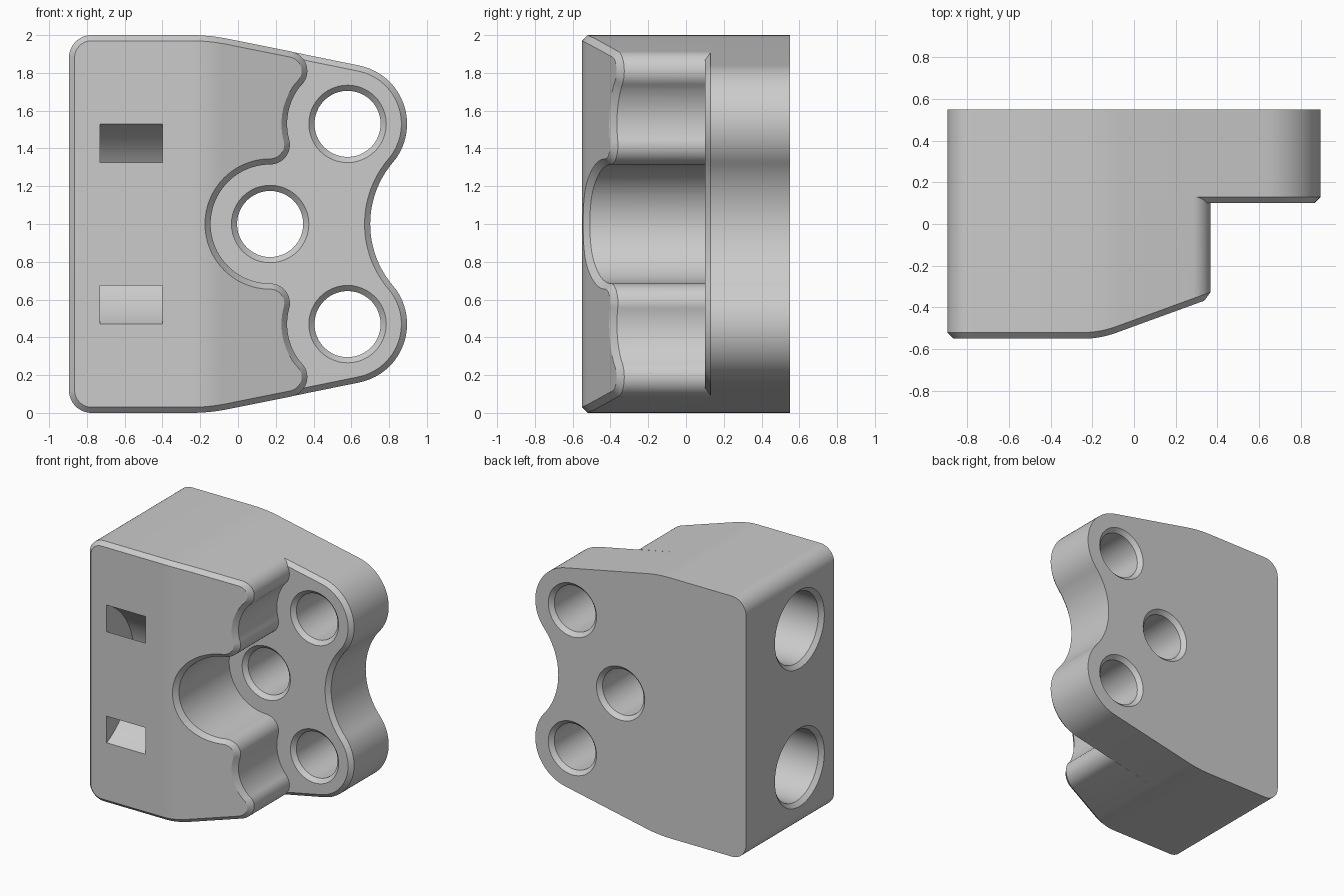
import bpy, bmesh
from math import sin, cos, radians, degrees, atan2, hypot, tan
from mathutils import Vector

if "Cube" in bpy.data.objects:
    bpy.data.objects.remove(bpy.data.objects["Cube"])

grey = bpy.data.materials.new("light_grey")
grey.use_nodes = True
grey.diffuse_color = (0.6, 0.6, 0.6, 1)
grey.node_tree.nodes["Principled BSDF"].inputs["Base Color"].default_value = (0.6, 0.6, 0.6, 1)

BACK, STEP, FRONT, CHAMFER, LEFT = 0.55, 0.10, -0.55, 0.03, -0.895
SCREW, CENTRE, HOLE_R = (0.58, 1.53), (0.17, 1.0), 0.175
SLOPE = 78.7  # normal angle of the tapering top edge


def arc(c, r, a0, a1, n=16):
    angles = [radians(a0 + (a1 - a0) * i / n) for i in range(n + 1)]
    return [(c[0] + r * cos(a), c[1] + r * sin(a)) for a in angles]


def heading(a, b):
    return degrees(atan2(b[1] - a[1], b[0] - a[0]))


def mirrored(half):
    return half + [(x, 2 - z) for x, z in reversed(half[:-1])]


def top_edge(o):
    # rounded corner, then the soft bend into the taper
    return arc((LEFT + 0.12, 1.88), 0.12 - o, 180, 90) + arc((-0.25, 1), 1 - o, 90, SLOPE, 8)


def plate_outline(o=0):
    waist_r = 0.503
    waist = (0.70 + waist_r, 1.0)
    a = heading(SCREW, waist)
    half = top_edge(o) + arc(SCREW, 0.315 - o, SLOPE, a, 28)
    return mirrored(half + arc(waist, waist_r + o, a + 180, 180)[1:])


def block_outline(o=0):
    tip, knee = (0.262, 1.81), (0.17, 1.42)
    a, b = heading(tip, SCREW), heading(SCREW, knee) + 360
    half = top_edge(o) + arc(tip, 0.105 - o, SLOPE, a)
    half += arc(SCREW, 0.32 + o, a + 180, b)[1:]
    half += arc(knee, 0.105 - o, b - 180, -90)[1:]
    return mirrored(half + arc(CENTRE, 0.315 + o, 90, 180, 24)[1:])


def loft(rings):
    """Closed solid through matching rings of 3D points."""
    bm = bmesh.new()
    rows = [[bm.verts.new(p) for p in ring] for ring in rings]
    n = len(rows[0])
    for a, b in zip(rows, rows[1:]):
        for i in range(n):
            j = (i + 1) % n
            bm.faces.new((a[i], a[j], b[j], b[i]))
    caps = [bm.faces.new(rows[0]), bm.faces.new(rows[-1])]
    bmesh.ops.recalc_face_normals(bm, faces=bm.faces[:])
    bmesh.ops.triangulate(bm, faces=caps)
    return bm


def finish(name, bm):
    mesh = bpy.data.meshes.new(name)
    bm.to_mesh(mesh)
    bm.free()
    mesh.materials.append(grey)
    ob = bpy.data.objects.new(name, mesh)
    bpy.context.collection.objects.link(ob)
    return ob


def along_y(outline, y):
    return [(x, y, z) for x, z in outline]


def along_x(outline, x):
    return [(x, y, z) for y, z in outline]


# back plate with a chamfered front rim
plate = finish("back_plate", loft([
    along_y(plate_outline(), BACK),
    along_y(plate_outline(), STEP + CHAMFER),
    along_y(plate_outline(CHAMFER), STEP)]))

# front block, whose face bends back towards the right
bm = loft([
    along_y(block_outline(), STEP + CHAMFER),
    along_y(block_outline(), FRONT + CHAMFER),
    along_y(block_outline(CHAMFER), FRONT)])
bend, soft, rise = -0.164, 0.08, tan(radians(20))
for i in range(9):
    bmesh.ops.bisect_plane(bm, geom=bm.verts[:] + bm.edges[:] + bm.faces[:],
                           plane_co=Vector((bend - soft + soft * i / 4, 0, 0)),
                           plane_no=Vector((1, 0, 0)))
for v in bm.verts:
    if v.co.y < FRONT + CHAMFER + 0.01:
        d = v.co.x - bend
        if d > soft:
            v.co.y += rise * d
        elif d > -soft:
            v.co.y += rise * (d + soft) ** 2 / (4 * soft)
block = finish("front_block", bm)

# cutters: screw holes chamfered at both ends
screw_cutters = []
for centre in (SCREW, CENTRE, (SCREW[0], 2 - SCREW[1])):
    flare = HOLE_R + 2 * CHAMFER
    sections = [(STEP - CHAMFER, flare), (STEP + CHAMFER, HOLE_R),
                (BACK - CHAMFER, HOLE_R), (BACK + CHAMFER, flare)]
    rings = [along_y(arc(centre, r, 0, 360, 48)[:-1], y) for y, r in sections]
    screw_cutters.append(finish("screw_hole_cutter", loft(rings)))

# cutters: blind rod sockets in the side
rod_cutters = []
for z in (SCREW[1], 2 - SCREW[1]):
    sections = [(LEFT - CHAMFER, 0.33), (LEFT + CHAMFER, 0.27), (-0.15, 0.27)]
    rings = [along_x(arc((-0.10, z), r, 0, 360, 64)[:-1], x) for x, r in sections]
    rod_cutters.append(finish("rod_socket_cutter", loft(rings)))

# cutter: curved strap channel joining the two front slots
hub = (-0.80, 1.0)
channel = arc(hub, 0.585, -80, 80, 40) + arc(hub, 0.41, 80, -80, 40)
strap_cutter = finish("strap_channel_cutter",
                      loft([along_x(channel, -0.73), along_x(channel, -0.40)]))


def cut(ob, cutters):
    bpy.context.view_layer.objects.active = ob
    for c in cutters:
        c.hide_render = True
        mod = ob.modifiers.new("cut", "BOOLEAN")
        mod.operation, mod.solver, mod.object = "DIFFERENCE", "EXACT", c
        bpy.ops.object.modifier_apply(modifier=mod.name)


cut(plate, screw_cutters + rod_cutters)
cut(block, rod_cutters + [strap_cutter])
for c in screw_cutters + rod_cutters + [strap_cutter]:
    bpy.data.objects.remove(c)

# smooth curves, crisp chamfers
for ob in (plate, block):
    bpy.ops.object.select_all(action="DESELECT")
    ob.select_set(True)
    bpy.context.view_layer.objects.active = ob
    bpy.ops.object.shade_smooth_by_angle(angle=radians(25))
